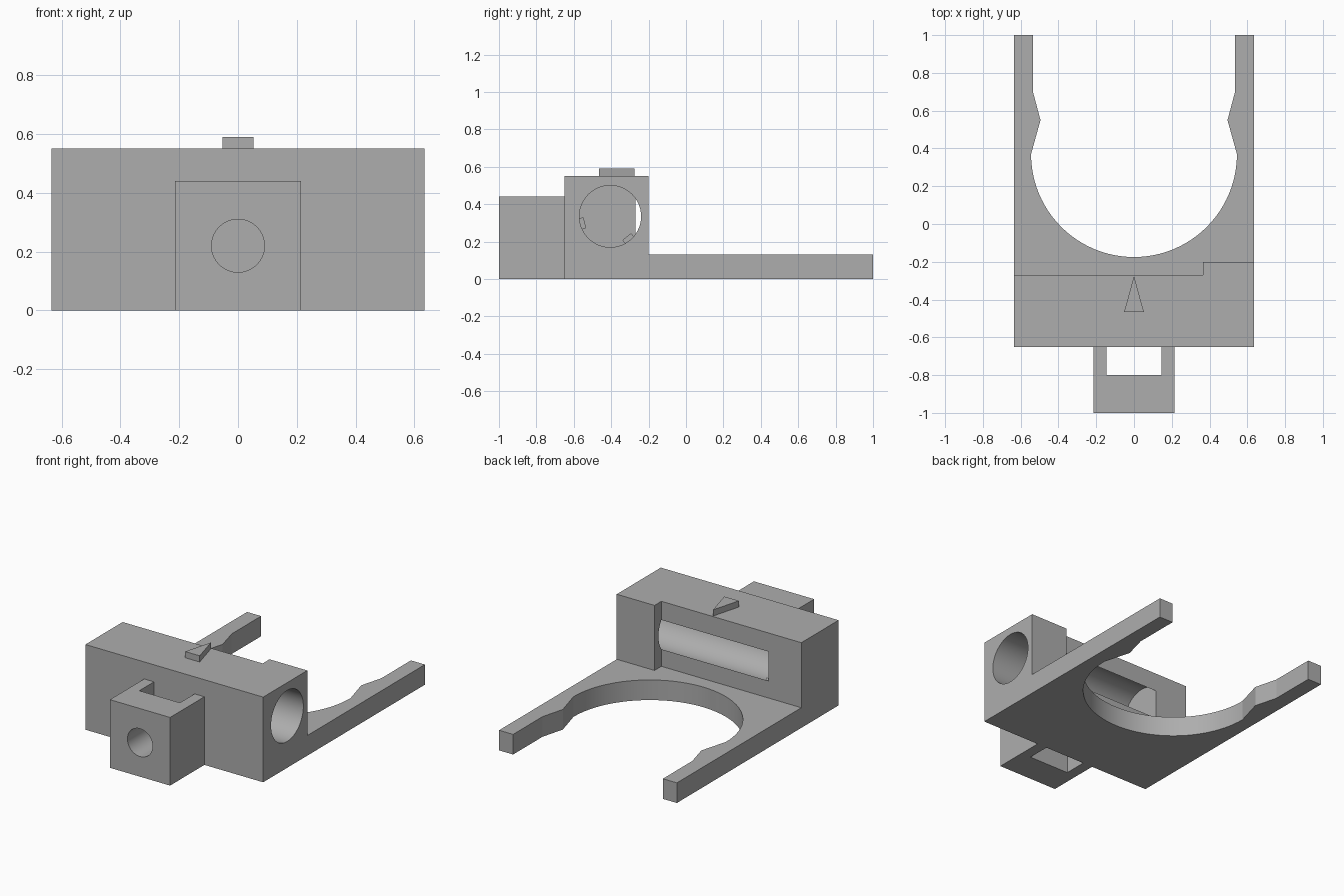
import bpy, bmesh, math
from mathutils import Matrix

if "Cube" in bpy.data.objects:
    bpy.data.objects.remove(bpy.data.objects["Cube"])

grey = bpy.data.materials.new("plain grey")
grey.use_nodes = True
COLOUR = (0.42, 0.42, 0.42, 1)
grey.diffuse_color = COLOUR
grey.node_tree.nodes["Principled BSDF"].inputs["Base Color"].default_value = COLOUR


def finish(name, bm):
    bmesh.ops.recalc_face_normals(bm, faces=bm.faces)
    mesh = bpy.data.meshes.new(name)
    bm.to_mesh(mesh)
    bm.free()
    mesh.materials.append(grey)
    obj = bpy.data.objects.new(name, mesh)
    bpy.context.collection.objects.link(obj)
    return obj


def prism(name, outline, z0, z1):
    """Extrude a plan outline between two heights."""
    bm = bmesh.new()
    face = bm.faces.new([bm.verts.new((x, y, z0)) for x, y in outline])
    top = bmesh.ops.extrude_face_region(bm, geom=[face])["geom"]
    verts = [v for v in top if isinstance(v, bmesh.types.BMVert)]
    bmesh.ops.translate(bm, verts=verts, vec=(0, 0, z1 - z0))
    return finish(name, bm)


def box(name, x0, x1, y0, y1, z0, z1):
    return prism(name, [(x0, y0), (x1, y0), (x1, y1), (x0, y1)], z0, z1)


def cylinder(name, radius, depth, centre, axis):
    bm = bmesh.new()
    turn = Matrix.Rotation(math.pi / 2, 4, axis)
    bmesh.ops.create_cone(bm, cap_ends=True, segments=64, radius1=radius,
                          radius2=radius, depth=depth,
                          matrix=Matrix.Translation(centre) @ turn)
    return finish(name, bm)


def combine(target, other, operation):
    mod = target.modifiers.new(operation, 'BOOLEAN')
    mod.operation, mod.solver, mod.object = operation, 'EXACT', other
    bpy.context.view_layer.objects.active = target
    bpy.ops.object.modifier_apply(modifier=mod.name)
    bpy.data.objects.remove(other)


W = 0.635  # half width

# Forked base plate with a round opening and snap bumps on the prongs
RADIUS, CY = 0.545, 0.37
half = [(0.535, 1), (0.535, 0.7), (0.495, 0.55)]
arc = [(RADIUS * math.cos(a), CY - RADIUS * math.sin(a))
       for a in (math.pi * i / 48 for i in range(49))]
outline = ([(-W, -0.65), (W, -0.65), (W, 1)] + half + arc
           + [(-x, y) for x, y in reversed(half)] + [(-W, 1)])
bracket = prism("forked_bracket", outline, 0, 0.13)

# Upright housing with a deeper block at its left end
housing = prism("housing", [(-W, -0.65), (W, -0.65), (W, -0.2), (0.365, -0.2),
                            (0.365, -0.27), (-W, -0.27)], 0.13, 0.55)

# Blind bore that breaks through the back of the housing
BORE_Y, BORE_Z, BORE_END = -0.405, 0.335, -0.4
combine(housing, cylinder("bore", 0.165, 1.1, (BORE_END + 0.55, BORE_Y, BORE_Z), 'Y'),
        'DIFFERENCE')
combine(bracket, housing, 'UNION')

# Front socket with an open pocket and a round hole
socket = box("front_socket", -0.215, 0.215, -1, -0.65, 0, 0.44)
combine(socket, box("pocket", -0.145, 0.145, -0.8, -0.6, -0.1, 0.6), 'DIFFERENCE')
combine(socket, cylinder("socket_hole", 0.09, 0.3, (0, -0.92, 0.22), 'X'), 'DIFFERENCE')

# Raised pointer on top
pointer = prism("pointer", [(-0.052, -0.465), (0.052, -0.465), (0, -0.275)], 0.55, 0.59)

# Two small stops at the closed end of the bore
for name, angle in (("front_stop", 194), ("back_stop", 309)):
    stop = box(name, 0, 0.03, -0.012, 0.014, -0.03, 0.03)
    a = math.radians(angle)
    stop.matrix_world = (Matrix.Translation((BORE_END, BORE_Y + 0.152 * math.cos(a),
                                             BORE_Z + 0.152 * math.sin(a)))
                         @ Matrix.Rotation(a, 4, 'X'))

# Smooth the curved walls, keep the edges crisp
for obj in (bracket, socket):
    bpy.ops.object.select_all(action='DESELECT')
    obj.select_set(True)
    bpy.context.view_layer.objects.active = obj
    bpy.ops.object.shade_smooth_by_angle(angle=math.radians(12))
